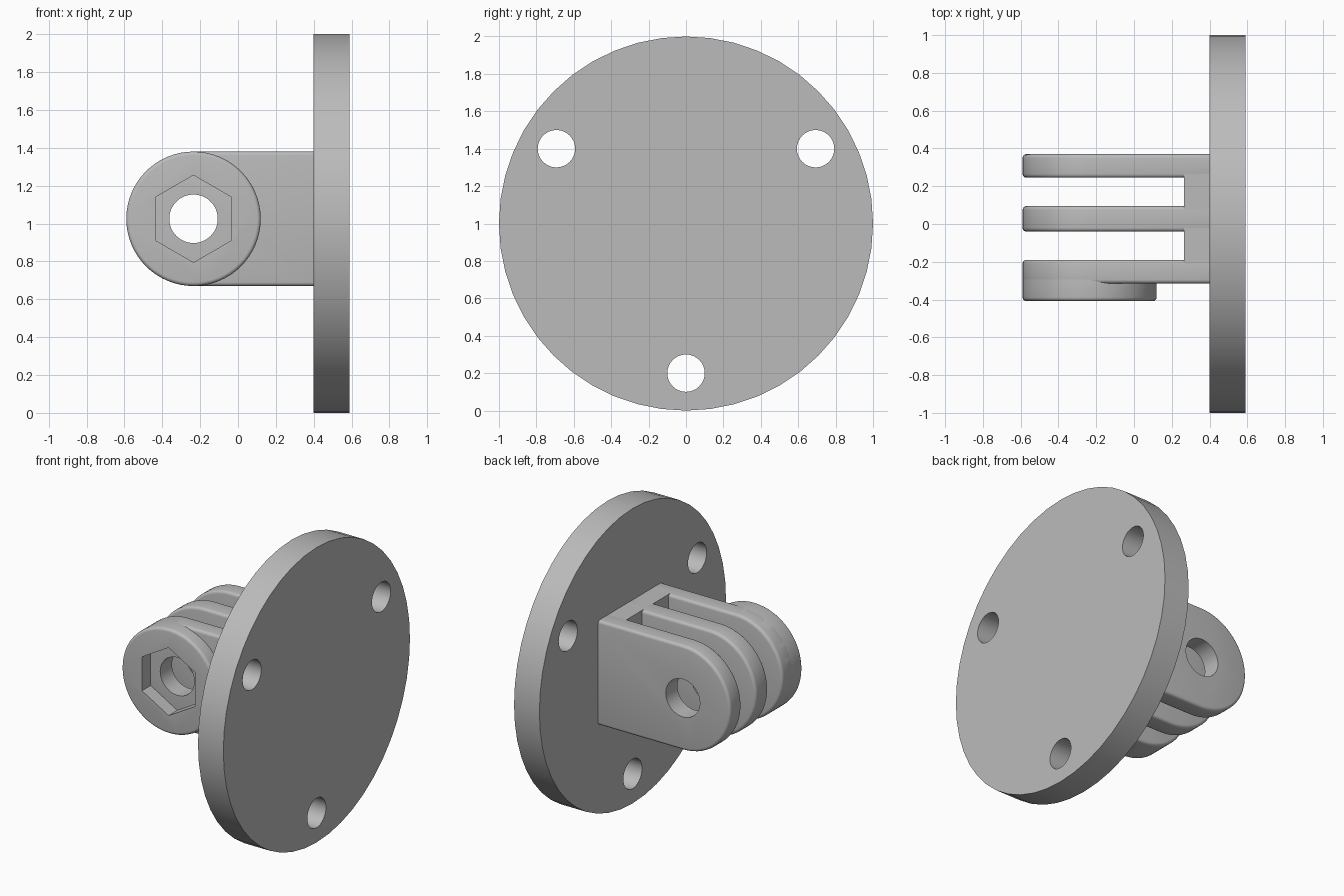
import bpy, bmesh, math
from mathutils import Vector

cube = bpy.data.objects.get("Cube")
if cube:
    bpy.data.objects.remove(cube, do_unlink=True)

GREY = bpy.data.materials.new("plain grey")
GREY.use_nodes = True
colour = (0.5, 0.5, 0.5, 1)
GREY.diffuse_color = colour
GREY.node_tree.nodes["Principled BSDF"].inputs["Base Color"].default_value = colour

PX, PZ = -0.235, 1.025      # pivot axis
R = 0.355                   # knuckle radius
PLATE_X = 0.40              # inner face of the plate


def ring(cu, cv, r, n, start=0.0, sweep=math.tau, closed=True):
    """Points round a circle, or along an arc when not closed."""
    steps = n if closed else n - 1
    return [(cu + r * math.cos(start + sweep * i / steps),
             cv + r * math.sin(start + sweep * i / steps)) for i in range(n)]


def prism(name, outline, axis, lo, hi):
    """Extrude an outline along X (outline in y, z) or Y (outline in x, z)."""
    bm = bmesh.new()
    place = (lambda u, v: (lo, u, v)) if axis == "X" else (lambda u, v: (u, lo, v))
    face = bm.faces.new([bm.verts.new(place(u, v)) for u, v in outline])
    new = bmesh.ops.extrude_face_region(bm, geom=[face])["geom"]
    shift = Vector((hi - lo, 0, 0) if axis == "X" else (0, hi - lo, 0))
    bmesh.ops.translate(bm, vec=shift,
                        verts=[g for g in new if isinstance(g, bmesh.types.BMVert)])
    bmesh.ops.recalc_face_normals(bm, faces=bm.faces)
    mesh = bpy.data.meshes.new(name)
    bm.to_mesh(mesh)
    bm.free()
    mesh.materials.append(GREY)
    obj = bpy.data.objects.new(name, mesh)
    bpy.context.collection.objects.link(obj)
    return obj


def finish(obj, cutters=(), bevel=0.0):
    """Round the edges, cut the holes and set the shading."""
    bpy.ops.object.select_all(action="DESELECT")
    bpy.context.view_layer.objects.active = obj
    obj.select_set(True)
    if bevel:
        mod = obj.modifiers.new("round", "BEVEL")
        mod.width, mod.segments = bevel, 4
        mod.limit_method, mod.angle_limit = "ANGLE", math.radians(40)
    for cutter in cutters:
        mod = obj.modifiers.new("cut", "BOOLEAN")
        mod.operation, mod.solver, mod.object = "DIFFERENCE", "EXACT", cutter
    for mod in list(obj.modifiers):
        bpy.ops.object.modifier_apply(modifier=mod.name)
    bpy.ops.object.shade_smooth_by_angle(angle=math.radians(30))


# Cutters
bolt = prism("bolt_cutter", ring(PX, PZ, 0.128, 48), "Y", -0.6, 0.6)
nut = prism("nut_cutter", ring(PX, PZ, 0.23, 6, math.pi / 2), "Y", -0.6, -0.305)
screws = [prism("screw_cutter", ring(0.8 * math.cos(a), 1 + 0.8 * math.sin(a), 0.1, 32),
                "X", 0.2, 0.8)
          for a in (math.radians(d) for d in (30, 150, 270))]

# Round mounting plate with three screw holes
plate = prism("mounting_plate", ring(0, 1, 1, 48), "X", PLATE_X, 0.59)
finish(plate, screws)

# Three round-ended arms, running a little way into the plate
arm_outline = (ring(PX, PZ, R, 33, math.pi / 2, math.pi, closed=False)
               + [(PLATE_X + 0.05, PZ - R), (PLATE_X + 0.05, PZ + R)])
for name, lo, hi in (("front_arm", -0.315, -0.19),
                     ("middle_arm", -0.04, 0.095),
                     ("back_arm", 0.245, 0.37)):
    finish(prism(name, arm_outline, "Y", lo, hi), [bolt], 0.02)

# Block joining the arms at the plate
block_outline = [(0.265, PZ - R), (PLATE_X + 0.03, PZ - R),
                 (PLATE_X + 0.03, PZ + R), (0.265, PZ + R)]
finish(prism("arm_block", block_outline, "Y", -0.29, 0.345))

# Nut boss on the front arm, with a hexagonal pocket
boss = prism("nut_boss", ring(PX, PZ, R, 64, math.pi / 2), "Y", -0.408, -0.22)
finish(boss, [bolt, nut], 0.02)

for cutter in [bolt, nut] + screws:
    bpy.data.objects.remove(cutter, do_unlink=True)
